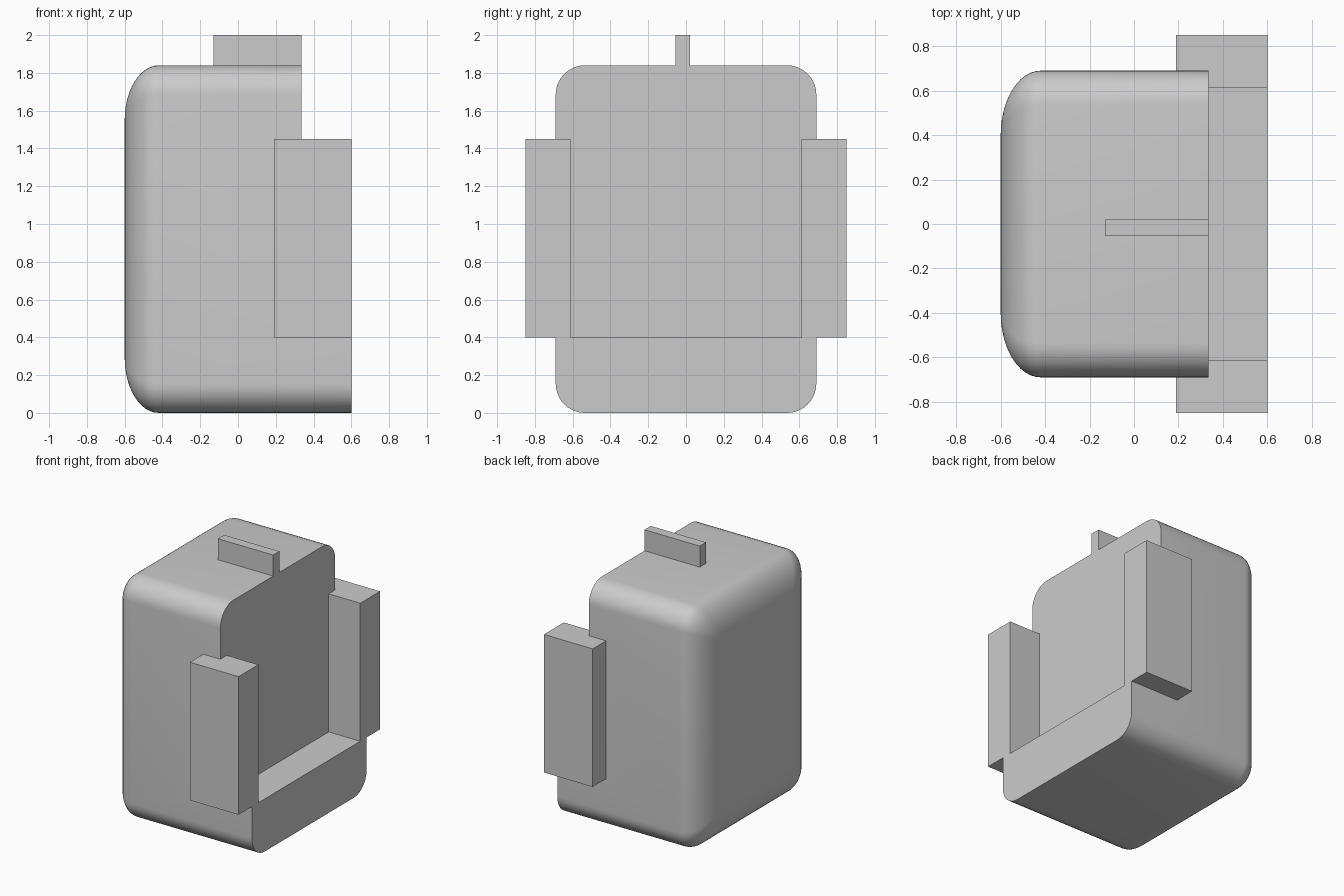
import bpy
import bmesh
import math

if "Cube" in bpy.data.objects:
    bpy.data.objects.remove(bpy.data.objects["Cube"], do_unlink=True)

grey = bpy.data.materials.new("light grey")
grey.use_nodes = True
grey.diffuse_color = (0.6, 0.6, 0.6, 1)
grey.node_tree.nodes["Principled BSDF"].inputs["Base Color"].default_value = (0.6, 0.6, 0.6, 1)


def add_object(name, bm):
    bmesh.ops.recalc_face_normals(bm, faces=bm.faces)
    mesh = bpy.data.meshes.new(name)
    bm.to_mesh(mesh)
    bm.free()
    mesh.materials.append(grey)
    obj = bpy.data.objects.new(name, mesh)
    bpy.context.collection.objects.link(obj)
    return obj


def box(name, lo, hi):
    bm = bmesh.new()
    bmesh.ops.create_cube(bm, size=1)
    for v in bm.verts:
        v.co = [(a + b) / 2 + c * (b - a) for a, b, c in zip(lo, hi, v.co)]
    return add_object(name, bm)


HALF_Y, HALF_Z, RADIUS = 0.69, 0.92, 0.155
CORNER_STEPS, EDGE_STEPS = 10, 12


def ring(bm, x, inset, radius):
    """Rounded rectangle across the body at x."""
    verts = []
    hy, hz = HALF_Y - inset - radius, HALF_Z - inset - radius
    for corner, (sy, sz) in enumerate([(1, 1), (-1, 1), (-1, -1), (1, -1)]):
        for i in range(CORNER_STEPS + 1):
            a = math.pi / 2 * (corner + i / CORNER_STEPS)
            verts.append(bm.verts.new((x, sy * hy + radius * math.cos(a),
                                       HALF_Z + sz * hz + radius * math.sin(a))))
    return verts


# Body: rounded box whose far end curves in on all four edges
bm = bmesh.new()
rings = [ring(bm, 0.6, 0, RADIUS)]
for i in range(EDGE_STEPS + 1):
    a = math.pi / 2 * i / EDGE_STEPS
    inset = 0.29 * (1 - math.cos(a))
    rings.append(ring(bm, -0.42 - 0.18 * math.sin(a), inset,
                      RADIUS * (1 - inset / 0.29)))
for r0, r1 in zip(rings, rings[1:]):
    n = len(r0)
    for i in range(n):
        j = (i + 1) % n
        bm.faces.new((r0[i], r0[j], r1[j], r1[i]))
bm.faces.new(rings[0])
bm.faces.new(rings[-1])
bmesh.ops.remove_doubles(bm, verts=bm.verts, dist=0.0005)
body = add_object("body", bm)

# Recess above the lower shelf
cutter = box("recess_cutter", (0.335, -1, 0.4), (1, 1, 2.2))
cutter.hide_render = True
cut = body.modifiers.new("recess", 'BOOLEAN')
cut.operation = 'DIFFERENCE'
cut.solver = 'EXACT'
cut.object = cutter
bpy.context.view_layer.objects.active = body
body.select_set(True)
bpy.ops.object.modifier_apply(modifier=cut.name)
bpy.data.objects.remove(cutter, do_unlink=True)
bpy.ops.object.shade_smooth_by_angle(angle=math.radians(35))

# Side panels
for side, s in (("left", 1), ("right", -1)):
    y0, y1 = sorted((s * 0.612, s * 0.85))
    box(side + "_panel", (0.19, y0, 0.4), (0.6, y1, 1.45))

# Fin on top
box("top_fin", (-0.13, -0.055, 1.84), (0.335, 0.02, 2.0))
